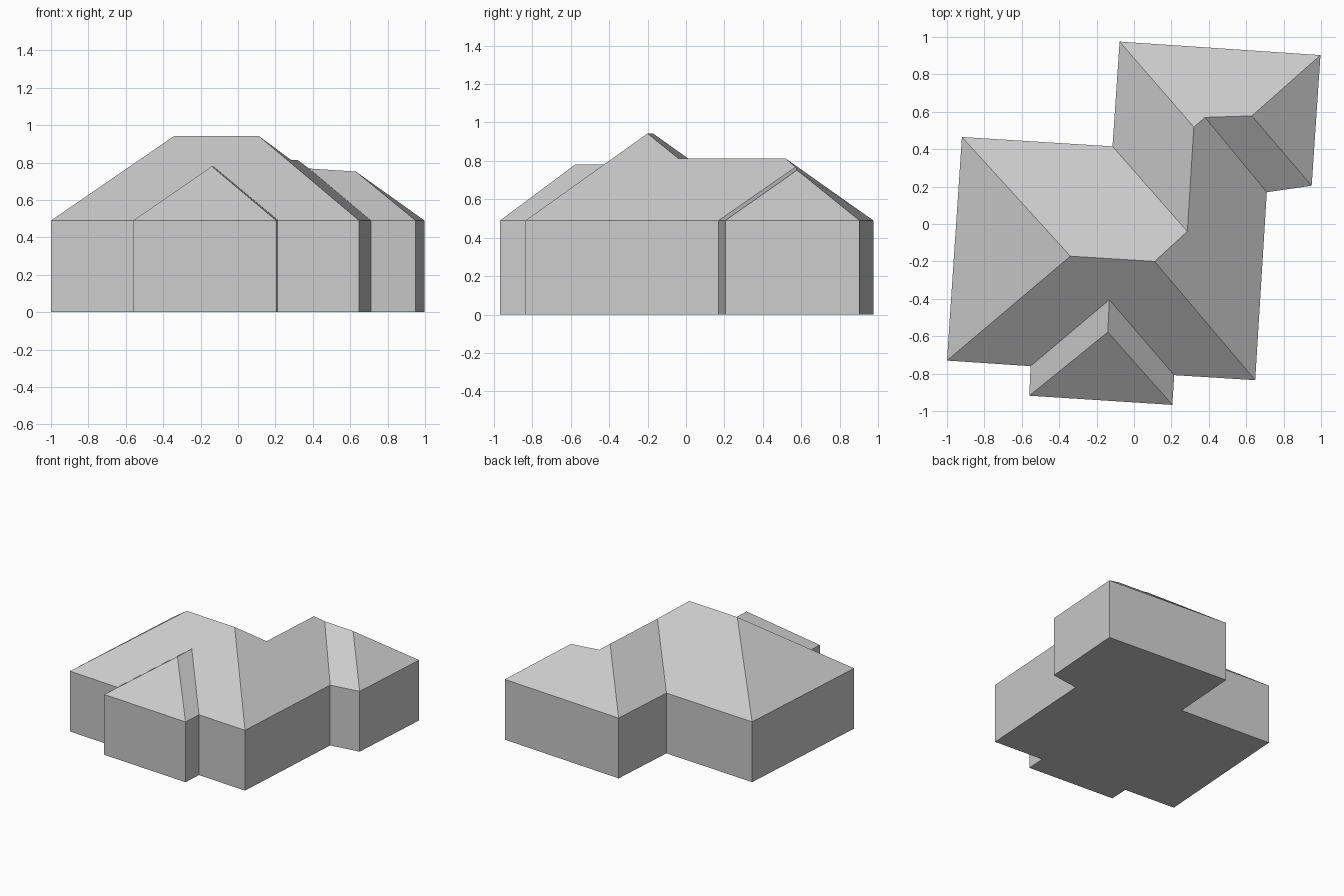
import bpy
import bmesh

cube = bpy.data.objects.get("Cube")
if cube:
    bpy.data.objects.remove(cube, do_unlink=True)

EAVE = 0.49

grey = bpy.data.materials.new("plain_grey")
grey.use_nodes = True
colour = (0.6, 0.6, 0.6, 1)
grey.diffuse_color = colour
grey.node_tree.nodes["Principled BSDF"].inputs["Base Color"].default_value = colour

# Footprint corners, named by wing and compass side
corners = {
    "main_nw": (-0.92, 0.465), "main_sw": (-1.0, -0.73),
    "porch_w": (-0.553, -0.76), "porch_sw": (-0.56, -0.918),
    "porch_se": (0.205, -0.967), "porch_e": (0.215, -0.808),
    "main_se": (0.648, -0.835), "main_e": (0.71, 0.17),
    "wing_se": (0.95, 0.205), "wing_ne": (0.997, 0.903),
    "wing_nw": (-0.077, 0.975), "main_n": (-0.115, 0.415),
}

# Ridge ends and hip meeting points
ridges = {
    "top_w": (-0.34, -0.172, 0.943), "top_e": (0.11, -0.20, 0.943),
    "link_s": (0.285, -0.04, 0.813), "link_n": (0.32, 0.518, 0.813),
    "wing_w": (0.38, 0.57, 0.768), "wing_e": (0.63, 0.578, 0.752),
    "porch_back": (-0.132, -0.405, 0.78), "porch_front": (-0.14, -0.578, 0.78),
}

# Each roof plane, as the outline joining eave corners and ridge points
roof_planes = [
    "main_nw main_sw top_w",
    "main_sw porch_w porch_back porch_e main_se top_e top_w",
    "main_se main_e wing_w link_n link_s top_e",
    "main_n main_nw top_w top_e link_s",
    "wing_nw main_n link_s link_n",
    "wing_ne wing_nw link_n wing_w wing_e",
    "wing_se wing_ne wing_e",
    "main_e wing_se wing_e wing_w",
    "porch_w porch_sw porch_front porch_back",
    "porch_sw porch_se porch_front",
    "porch_se porch_e porch_back porch_front",
]


def finish(name, bm):
    mesh = bpy.data.meshes.new(name)
    bm.to_mesh(mesh)
    bm.free()
    mesh.materials.append(grey)
    obj = bpy.data.objects.new(name, mesh)
    bpy.context.collection.objects.link(obj)
    return obj


# Walls and floor: the footprint drawn up to the eaves, open under the roof
bm = bmesh.new()
floor = [bm.verts.new((x, y, 0)) for x, y in corners.values()]
eaves = [bm.verts.new((x, y, EAVE)) for x, y in corners.values()]
for i in range(len(floor)):
    j = (i + 1) % len(floor)
    bm.faces.new((floor[i], floor[j], eaves[j], eaves[i]))
bm.faces.new(floor[::-1])
finish("walls_and_floor", bm)

# Hipped roof
bm = bmesh.new()
points = {n: bm.verts.new((x, y, EAVE)) for n, (x, y) in corners.items()}
points.update({n: bm.verts.new(p) for n, p in ridges.items()})
for plane in roof_planes:
    bm.faces.new([points[n] for n in plane.split()])
finish("hipped_roof", bm)
